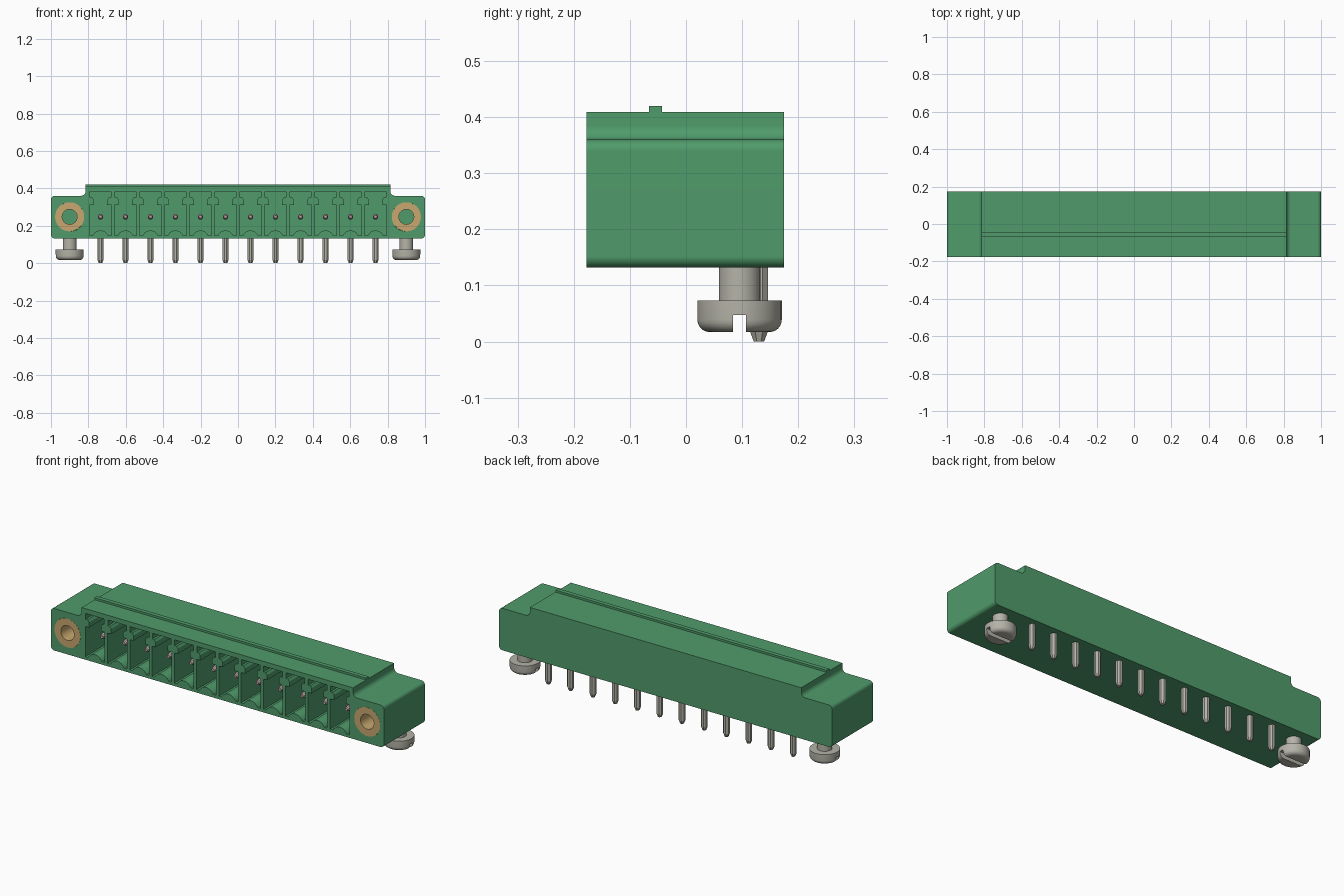
import bpy, bmesh
from math import sin, cos, pi, radians
from mathutils import Matrix, Vector

if "Cube" in bpy.data.objects:
    bpy.data.objects.remove(bpy.data.objects["Cube"], do_unlink=True)

FRONT, BACK = -0.177, 0.175
PITCH, COUNT = 0.1337, 12
PIN_Z, PIN_Y = 0.248, 0.13
EAR_X = 0.9
pin_xs = [(i - (COUNT - 1) / 2) * PITCH for i in range(COUNT)]


def material(name, rgb, metallic=0.0):
    m = bpy.data.materials.new(name)
    m.use_nodes = True
    m.diffuse_color = (*rgb, 1)
    bsdf = m.node_tree.nodes["Principled BSDF"]
    bsdf.inputs["Base Color"].default_value = (*rgb, 1)
    bsdf.inputs["Roughness"].default_value = 0.6
    return m


green = material("housing green", (0.08, 0.33, 0.147))
steel = material("pin grey", (0.46, 0.45, 0.39))
brass = material("brass", (0.58, 0.39, 0.16))
pink = material("contact pink grey", (0.55, 0.38, 0.40))


def finish(name, bm, mat):
    bmesh.ops.recalc_face_normals(bm, faces=bm.faces)
    mesh = bpy.data.meshes.new(name)
    bm.to_mesh(mesh)
    bm.free()
    mesh.materials.append(mat)
    ob = bpy.data.objects.new(name, mesh)
    bpy.context.collection.objects.link(ob)
    return ob


def add_prism(bm, pts, y0, y1):
    """Extrude an x-z outline along y."""
    face = bm.faces.new([bm.verts.new((x, y0, z)) for x, z in pts])
    ext = bmesh.ops.extrude_face_region(bm, geom=[face])
    moved = [v for v in ext["geom"] if isinstance(v, bmesh.types.BMVert)]
    bmesh.ops.translate(bm, verts=moved, vec=(0, y1 - y0, 0))


def add_lathe(bm, profile, segs, matrix, ring=False):
    """Revolve (radius, height) points; ring closes the profile on itself."""
    loops = []
    for r, h in profile:
        angles = [2 * pi * (k + 0.5) / segs for k in range(segs)]
        loops.append([bm.verts.new(matrix @ Vector((r * cos(a), r * sin(a), h))) for a in angles])
    pairs = list(zip(loops, loops[1:]))
    if ring:
        pairs.append((loops[-1], loops[0]))
    else:
        bm.faces.new(loops[0])
        bm.faces.new(loops[-1])
    for a, b in pairs:
        for k in range(segs):
            n = (k + 1) % segs
            bm.faces.new((a[k], a[n], b[n], b[k]))


def arc(cx, cz, r, start, end, steps=6):
    return [(cx + r * cos(radians(start + (end - start) * i / steps)),
             cz + r * sin(radians(start + (end - start) * i / steps))) for i in range(steps + 1)]


def mirrored(right):
    """Right half of an outline, bottom to top, completed with its left half."""
    return right + [(-x, z) for x, z in reversed(right)]


def cut(ob, cutter):
    mod = ob.modifiers.new("cut", "BOOLEAN")
    mod.operation, mod.object, mod.solver = "DIFFERENCE", cutter, "EXACT"
    cutter.hide_render = True
    graph = bpy.context.evaluated_depsgraph_get()
    mesh = bpy.data.meshes.new_from_object(ob.evaluated_get(graph))
    ob.modifiers.clear()
    ob.data = mesh
    bpy.data.objects.remove(cutter, do_unlink=True)


def smooth(ob):
    bpy.ops.object.select_all(action="DESELECT")
    ob.select_set(True)
    bpy.context.view_layer.objects.active = ob
    bpy.ops.object.shade_smooth_by_angle(angle=radians(32))


def along_y(x, y, z):
    return Matrix.Translation((x, y, z)) @ Matrix.Rotation(-pi / 2, 4, "X")


# Housing with rounded ears and a raised middle
outline = mirrored(arc(0.98, 0.152, 0.02, -90, 0) + arc(0.98, 0.34, 0.02, 0, 90)
                   + arc(0.84, 0.385, 0.025, -90, -180) + [(0.815, 0.409)])
bm = bmesh.new()
add_prism(bm, outline, FRONT, BACK)
housing = finish("housing", bm, green)

# Contact chambers and insert holes
chamber = mirrored(arc(0, 0.13, 0.045, 90, 33, 5) + [(0.042, 0.148), (0.058, 0.148), (0.058, 0.312),
                   (0.036, 0.312), (0.036, 0.34), (0.044, 0.352), (0.056, 0.352), (0.056, 0.383)])
chamber.pop()if chamber[0] == chamber[-1] else None
chamber = chamber[1:] if abs(chamber[0][0]) < 1e-6 and abs(chamber[-1][0]) < 1e-6 else chamber
bm = bmesh.new()
for x in pin_xs:
    add_prism(bm, [(px + x, pz) for px, pz in chamber], FRONT - 0.05, 0.08)
for side in (-1, 1):
    add_lathe(bm, [(0.078, -0.05), (0.078, 0.22)], 40, along_y(side * EAR_X, FRONT, PIN_Z))
cut(housing, finish("chamber_cutter", bm, green))
smooth(housing)
housing.modifiers.new("even_normals", "WEIGHTED_NORMAL").keep_sharp = True

# Key rib along the top
bm = bmesh.new()
add_prism(bm, mirrored([(0.815, 0.405), (0.815, 0.42)]), -0.066, -0.043)
finish("top_rib", bm, green)

# Solder pins and horizontal contacts
solder, contact = bmesh.new(), bmesh.new()
for x in pin_xs:
    add_lathe(solder, [(0.010, 0), (0.0173, 0.018), (0.0173, 0.14)], 8, Matrix.Translation((x, PIN_Y, 0)))
    add_lathe(contact, [(0.008, 0), (0.0155, 0.018), (0.0155, 0.21)], 8, along_y(x, -0.12, PIN_Z))
finish("solder_pins", solder, steel)
finish("contact_pins", contact, pink)

for side, label in ((1, "left"), (-1, "right")):
    # Threaded insert in the ear
    bm = bmesh.new()
    add_lathe(bm, [(0.04, 0), (0.0778, 0), (0.0778, 0.22), (0.04, 0.22)], 40,
              along_y(side * EAR_X, FRONT - 0.0005, PIN_Z), ring=True)
    smooth(finish(label + "_insert", bm, brass))

    # Slotted screw below the ear
    profile = [(r, z) for r, z in arc(0.0535, 0.039, 0.022, -90, 0)]
    profile += [(0.0755, 0.073), (0.037, 0.073), (0.037, 0.14)]
    bm = bmesh.new()
    add_lathe(bm, profile, 40, Matrix.Translation((side * EAR_X, 0.0955, 0)))
    screw = finish(label + "_screw", bm, steel)
    bm = bmesh.new()
    x = side * EAR_X
    add_prism(bm, [(x - 0.1, 0), (x + 0.1, 0), (x + 0.1, 0.047), (x - 0.1, 0.047)], 0.084, 0.107)
    cut(screw, finish("slot_cutter", bm, steel))
    smooth(screw)
